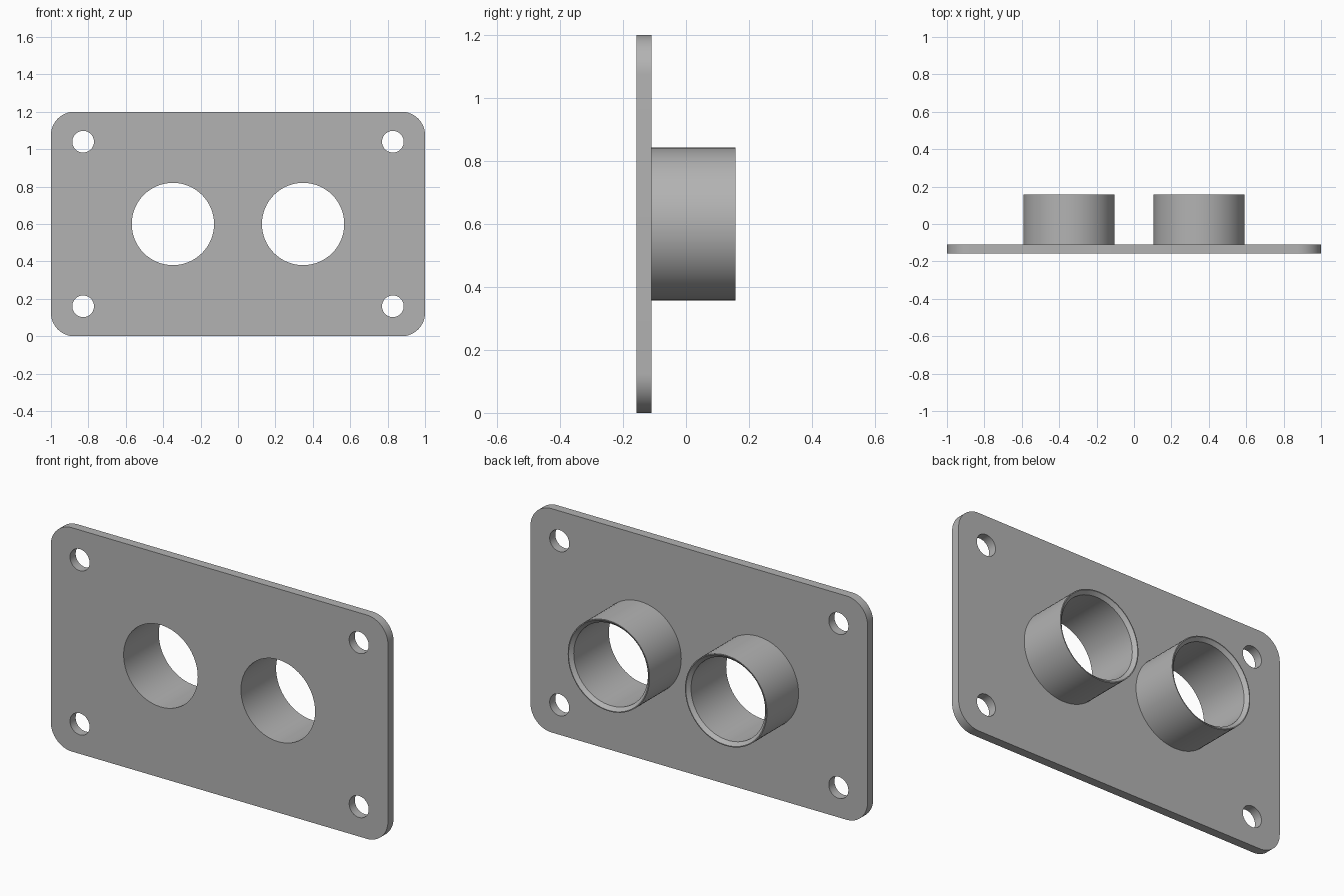
import bpy, bmesh
from math import sin, cos, pi, radians
from mathutils import Vector, Matrix

cube = bpy.data.objects.get("Cube")
if cube:
    bpy.data.objects.remove(cube, do_unlink=True)

WIDTH, HEIGHT, CORNER = 2.0, 1.2, 0.125
FRONT, BACK, TUBE_END = -0.158, -0.11, 0.158
MID_Z = HEIGHT / 2
BORE, OUTER, TUBE_X = 0.22, 0.243, 0.348
SCREW_X, SCREW_Z, SCREW_R = 0.828, 0.44, 0.058
SIDES = 64

grey = bpy.data.materials.new("plain grey")
grey.use_nodes = True
colour = (0.45, 0.45, 0.45, 1)
grey.diffuse_color = colour
grey.node_tree.nodes["Principled BSDF"].inputs["Base Color"].default_value = colour


def add_object(name, mesh):
    obj = bpy.data.objects.new(name, mesh)
    bpy.context.collection.objects.link(obj)
    mesh.materials.clear()
    mesh.materials.append(grey)
    bpy.ops.object.select_all(action='DESELECT')
    obj.select_set(True)
    bpy.context.view_layer.objects.active = obj
    bpy.ops.object.shade_smooth_by_angle(angle=radians(30))
    return obj


def arc(cx, cy, r, start, sweep, steps):
    return [(cx + r * cos(start + sweep * i / steps),
             cy + r * sin(start + sweep * i / steps)) for i in range(steps + 1)]


def circle(cx, cy, r):
    return arc(cx, cy, r, 0, 2 * pi, SIDES)[:-1]


# Flat plate: rounded outline with screw holes and bores, filled and extruded
outline = []
for k, (sx, sy) in enumerate([(1, 1), (-1, 1), (-1, -1), (1, -1)]):
    outline += arc(sx * (WIDTH / 2 - CORNER), sy * (HEIGHT / 2 - CORNER),
                   CORNER, k * pi / 2, pi / 2, 16)
loops = [outline]
for sx in (-1, 1):
    loops.append(circle(sx * TUBE_X, 0, BORE))
    loops += [circle(sx * SCREW_X, sz * SCREW_Z, SCREW_R) for sz in (-1, 1)]

curve = bpy.data.curves.new("plate_outline", 'CURVE')
curve.dimensions = '2D'
curve.fill_mode = 'BOTH'
curve.extrude = (BACK - FRONT) / 2
for points in loops:
    spline = curve.splines.new('POLY')
    spline.points.add(len(points) - 1)
    for p, (x, y) in zip(spline.points, points):
        p.co = (x, y, 0, 1)
    spline.use_cyclic_u = True
helper = bpy.data.objects.new("plate_outline", curve)
bpy.context.collection.objects.link(helper)
bpy.context.view_layer.update()
plate_mesh = bpy.data.meshes.new_from_object(
    helper.evaluated_get(bpy.context.evaluated_depsgraph_get()))
bpy.data.objects.remove(helper, do_unlink=True)

bm = bmesh.new()
bm.from_mesh(plate_mesh)
bmesh.ops.remove_doubles(bm, verts=bm.verts, dist=0.0001)
bmesh.ops.transform(bm, verts=bm.verts, matrix=Matrix.Translation(
    (0, (FRONT + BACK) / 2, MID_Z)) @ Matrix.Rotation(pi / 2, 4, 'X'))
bmesh.ops.recalc_face_normals(bm, faces=bm.faces)
bm.to_mesh(plate_mesh)
bm.free()
add_object("mounting_plate", plate_mesh)

# Two tubes on the back, each with a chamfered mouth inside a thin lip
profile = [(BORE, BACK), (OUTER, BACK), (OUTER, TUBE_END),
           (0.238, TUBE_END), (BORE, TUBE_END - 0.018)]
for name, x in (("left_tube", TUBE_X), ("right_tube", -TUBE_X)):
    bm = bmesh.new()
    verts = [bm.verts.new((x + r, y, MID_Z)) for r, y in profile]
    # Leave the seat against the plate open
    edges = [bm.edges.new((verts[i], verts[(i + 1) % 5])) for i in range(1, 5)]
    bmesh.ops.spin(bm, geom=verts + edges, cent=(x, 0, MID_Z), axis=(0, 1, 0),
                   angle=2 * pi, steps=SIDES, use_merge=True)
    bmesh.ops.remove_doubles(bm, verts=bm.verts, dist=0.0001)
    bmesh.ops.recalc_face_normals(bm, faces=bm.faces)
    # Make the outer wall face away from the axis
    wall = max(bm.faces, key=lambda f: (f.calc_center_median() - Vector((x, 0, MID_Z))).xz.length)
    if wall.normal.dot(wall.calc_center_median() - Vector((x, 0, MID_Z))) < 0:
        bmesh.ops.reverse_faces(bm, faces=bm.faces)
    mesh = bpy.data.meshes.new(name)
    bm.to_mesh(mesh)
    bm.free()
    add_object(name, mesh)
